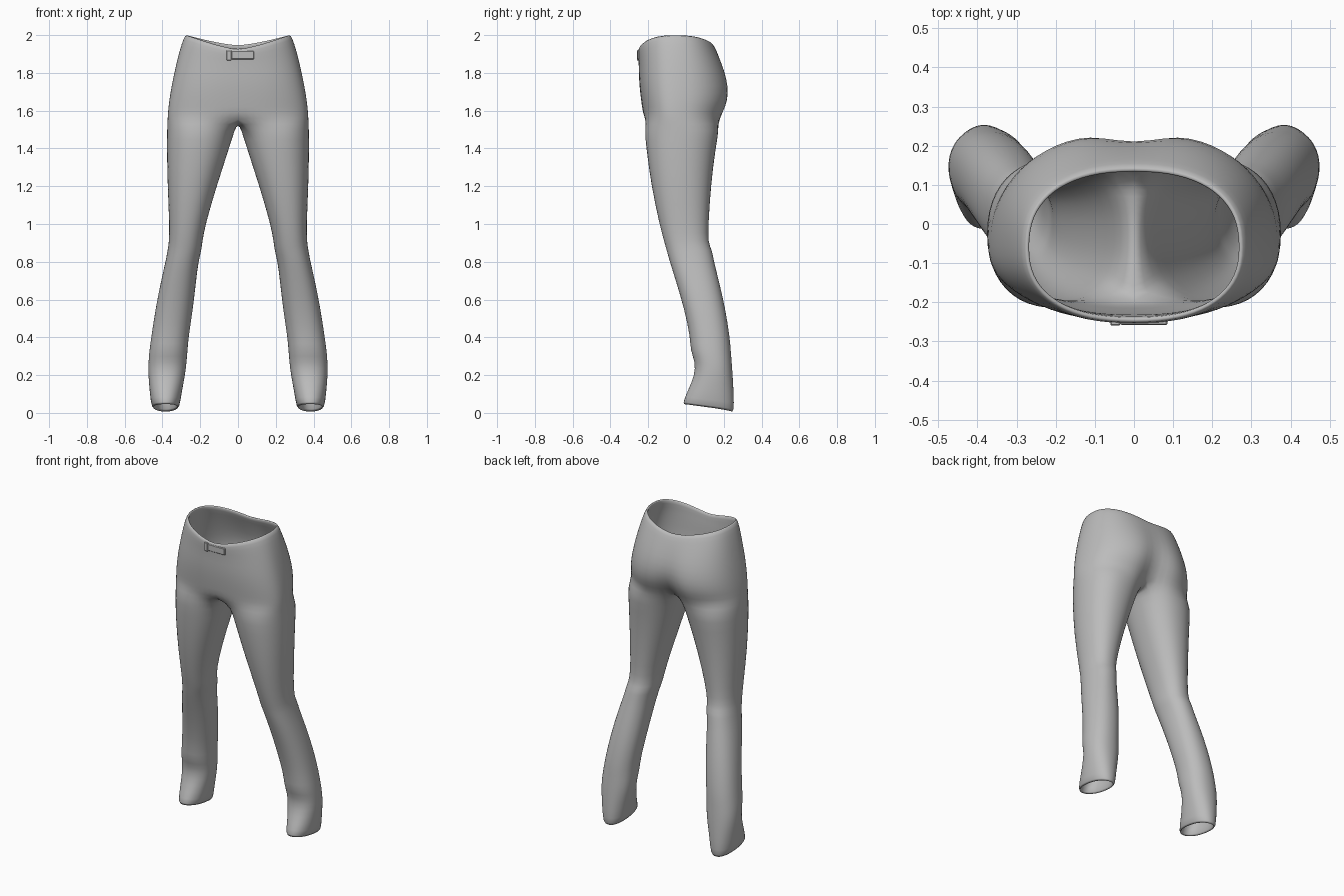
import bpy, bmesh
from math import sin, cos, pi, exp, radians

if "Cube" in bpy.data.objects:
    bpy.data.objects.remove(bpy.data.objects["Cube"])

ARC, INNER = 18, 8          # outer strips and inner-thigh strips of one leg

# Hip sections: height, half width, front y, back y, centre cleft at the back
HIPS = [(1.95, .28, -.255, .145, 0), (1.91, .3, -.255, .165, 0),
        (1.85, .322, -.25, .195, .01), (1.77, .345, -.25, .228, .02),
        (1.69, .36, -.243, .24, .035), (1.62, .37, -.233, .228, .06),
        (1.56, .374, -.225, .195, .08)]

# Leg sections: height, inner x, outer x, front y, back y
LEGS = [(1.5, .017, .377, -.222, .178), (1.4, .047, .378, -.212, .158),
        (1.2, .113, .374, -.185, .133), (1.0, .172, .364, -.142, .12),
        (.9, .19, .366, -.115, .118), (.86, .193, .374, -.103, .14),
        (.81, .208, .382, -.09, .147), (.7, .222, .408, -.055, .175),
        (.55, .238, .438, -.01, .21), (.4, .262, .46, .022, .233),
        (.33, .267, .47, .022, .238), (.27, .272, .475, .048, .243),
        (.2, .28, .476, .045, .248), (.11, .298, .468, .01, .254),
        (.025, .31, .458, -.022, .256)]


def material(name, colour):
    mat = bpy.data.materials.new(name)
    mat.use_nodes = True
    mat.diffuse_color = (*colour, 1)
    mat.node_tree.nodes["Principled BSDF"].inputs["Base Color"].default_value = (*colour, 1)
    return mat


def rounded(value, power):
    """Signed power, squares off an ellipse."""
    return abs(value) ** power * (1 if value >= 0 else -1)


def hip_section(z, width, front, back, cleft):
    """Half outline from front centre, round the side, to back centre."""
    mid = -.06
    points = []
    for i in range(ARC + 1):
        t = pi * (i / ARC - .5)
        x = width * rounded(cos(t), .85) if 0 < i < ARC else 0
        depth = back - mid if t > 0 else mid - front
        y = mid + depth * rounded(sin(t), .85)
        if t > 0:
            y -= cleft * exp(-(x / .07) ** 2)
        # The waist edge rises to the sides and dips at front and back
        lift = max(0, (z - 1.77) / (1.95 - 1.77))
        dip = -.025 if t < 0 else 0
        side = (x / width) ** 1.3
        points.append((x, y, z + lift * (dip * (1 - side) + .055 * side)))
    return points


def leg_section(z, inner, outer, front, back):
    """Closed outline starting at the front inner corner."""
    cx, cy = (inner + outer) / 2, (front + back) / 2
    rx, ry = (outer - inner) / 2, (back - front) / 2
    span = radians(140)
    angles = [span * (2 * i / ARC - 1) for i in range(ARC + 1)]
    gap = 2 * (pi - span)
    angles += [span + gap * i / INNER for i in range(1, INNER)]
    tilt = .05 * max(0, 1 - z / .2)       # the hem is higher at the front
    return [(cx + rx * rounded(cos(a), .9), cy + ry * rounded(sin(a), .9),
             z - tilt * sin(a) * .5) for a in angles]


def make_object(name, bm, mat):
    mesh = bpy.data.meshes.new(name)
    bm.to_mesh(mesh)
    bm.free()
    obj = bpy.data.objects.new(name, mesh)
    bpy.context.collection.objects.link(obj)
    mesh.materials.append(mat)
    for poly in mesh.polygons:
        poly.use_smooth = True
    return obj


def build_trousers(mat):
    bm = bmesh.new()
    hips = [[bm.verts.new(p) for p in hip_section(*s)] for s in HIPS]
    for upper, lower in zip(hips, hips[1:]):
        for i in range(ARC):
            bm.faces.new((upper[i], lower[i], lower[i + 1], upper[i + 1]))
    # Crotch line hangs between the last hip section's two ends
    start, end = hips[-1][0].co, hips[-1][-1].co
    crotch = []
    for i in range(1, INNER):
        f = i / INNER
        p = end.lerp(start, f)
        p.z -= .03 * sin(pi * f)
        crotch.append(bm.verts.new(p))
    rings = [hips[-1] + crotch]
    rings += [[bm.verts.new(p) for p in leg_section(*s)] for s in LEGS]
    for upper, lower in zip(rings, rings[1:]):
        n = len(upper)
        for i in range(n):
            j = (i + 1) % n
            bm.faces.new((upper[i], lower[i], lower[j], upper[j]))
    obj = make_object("trousers", bm, mat)
    mirror = obj.modifiers.new("other_side", 'MIRROR')
    mirror.use_clip = True
    cloth = obj.modifiers.new("cloth", 'SOLIDIFY')
    cloth.thickness = .018
    cloth.offset = -1
    smooth = obj.modifiers.new("smooth", 'SUBSURF')
    smooth.levels = smooth.render_levels = 1


def build_plate(name, x0, x1, z0, z1, y, mat):
    """Small raised cloth tab on the front of the waist."""
    bm = bmesh.new()
    bmesh.ops.create_cube(bm, size=1)
    for v in bm.verts:
        v.co = ((x0 + x1) / 2 + v.co.x * (x1 - x0), y + v.co.y * .012,
                (z0 + z1) / 2 + v.co.z * (z1 - z0))
    bmesh.ops.bevel(bm, geom=bm.edges[:], offset=.003, segments=1, affect='EDGES')
    obj = make_object(name, bm, mat)
    for poly in obj.data.polygons:
        poly.use_smooth = False


grey = material("grey cloth", (.5, .5, .5))
build_trousers(grey)
build_plate("waist_tab", -.035, .085, 1.872, 1.915, -.252, grey)
build_plate("belt_loop", -.06, -.035, 1.865, 1.92, -.254, grey)
